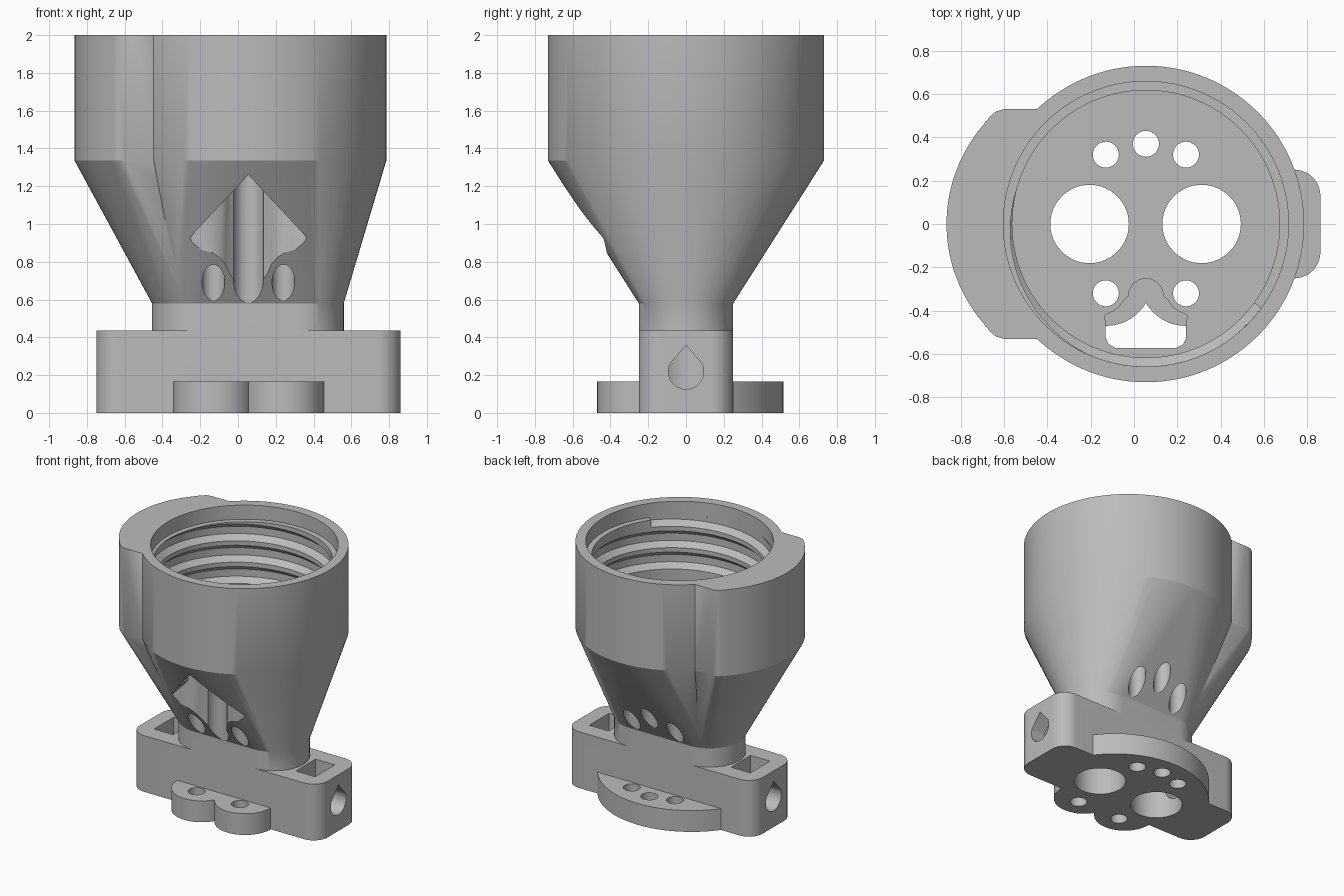
import bpy, bmesh, math
from mathutils import Matrix

if "Cube" in bpy.data.objects:
    bpy.data.objects.remove(bpy.data.objects["Cube"])

CX = 0.055            # axis of the cup
GREY = bpy.data.materials.new("plain_grey")
GREY.diffuse_color = (0.5, 0.5, 0.5, 1)
GREY.use_nodes = True
GREY.node_tree.nodes["Principled BSDF"].inputs["Base Color"].default_value = GREY.diffuse_color


def make(name, bm):
    bmesh.ops.recalc_face_normals(bm, faces=bm.faces)
    me = bpy.data.meshes.new(name)
    bm.to_mesh(me)
    bm.free()
    me.materials.append(GREY)
    ob = bpy.data.objects.new(name, me)
    bpy.context.collection.objects.link(ob)
    return ob


def arc(cx, cy, r, a0, a1, n):
    return [(cx + r * math.cos(math.radians(a0 + (a1 - a0) * i / n)),
             cy + r * math.sin(math.radians(a0 + (a1 - a0) * i / n))) for i in range(n + 1)]


def circle(cx, cy, r, n=64):
    return arc(cx, cy, r, 0, 360, n)[:-1]


def prism(name, pts, z0, z1, matrix=None):
    """Upright prism; z1 may be a function of x and y for a sloping top."""
    top = z1 if callable(z1) else (lambda x, y: z1)
    bm = bmesh.new()
    lo = [bm.verts.new((x, y, z0)) for x, y in pts]
    hi = [bm.verts.new((x, y, top(x, y))) for x, y in pts]
    bm.faces.new(lo)
    bm.faces.new(hi)
    for i in range(len(pts)):
        j = (i + 1) % len(pts)
        bm.faces.new((lo[i], lo[j], hi[j], hi[i]))
    if matrix:
        bm.transform(matrix)
    return make(name, bm)


def hull(name, rings):
    bm = bmesh.new()
    for pts, z in rings:
        for x, y in pts:
            bm.verts.new((x, y, z))
    res = bmesh.ops.convex_hull(bm, input=bm.verts[:])
    junk = {e for e in res["geom_interior"] + res["geom_unused"] if isinstance(e, bmesh.types.BMVert)}
    bmesh.ops.delete(bm, geom=list(junk), context='VERTS')
    bmesh.ops.dissolve_limit(bm, angle_limit=0.001, verts=bm.verts[:], edges=bm.edges[:])
    return make(name, bm)


def combine(target, other, op):
    m = target.modifiers.new("join", 'BOOLEAN')
    m.operation, m.solver, m.object = op, 'EXACT', other
    bpy.context.view_layer.objects.active = target
    bpy.ops.object.modifier_apply(modifier=m.name)
    bpy.data.objects.remove(other)


def rounded_box(x0, x1, y0, y1, r, n=12):
    return (arc(x1 - r, y1 - r, r, 0, 90, n) + arc(x0 + r, y1 - r, r, 90, 180, n)
            + arc(x0 + r, y0 + r, r, 180, 270, n) + arc(x1 - r, y0 + r, r, 270, 360, n))


# neck outline, cup and side bulge outlines
neck = arc(0.31, 0, 0.25, -90, 90, 32) + arc(-0.205, 0, 0.25, 90, 270, 32)
cup = circle(CX, 0, 0.73, 128)
half = [(-0.45, 0.53), (-0.60, 0.53), (-0.635, 0.52), (-0.665, 0.495)]
bulge = half + arc(-0.165, 0, 0.70, 138, 222, 32) + [(x, -y) for x, y in reversed(half)]

body = hull("funnel_holder", [(cup, 2), (cup, 1.335), (neck, 0.58)])
combine(body, hull("side_bulge", [(bulge, 2), (bulge, 1.335), (neck, 0.58)]), 'UNION')

# neck, clamp block and the two bottom flanges
combine(body, prism("neck", neck, 0.3, 0.62), 'UNION')
combine(body, prism("clamp_block", rounded_box(-0.75, 0.86, -0.25, 0.25, 0.12), 0, 0.435), 'UNION')
for s in (-1, 1):
    combine(body, prism("front_lobe", circle(CX + s * 0.185, -0.255, 0.215), 0, 0.165), 'UNION')
back = [(x, y) for x, y in arc(CX, -0.145, 0.66, 36.8, 143.2, 48)] + [(CX - 0.528, 0.1), (CX + 0.528, 0.1)]
combine(body, prism("back_flange", back, 0, 0.165), 'UNION')

# threaded bore
combine(body, prism("bore", circle(CX, 0, 0.617, 128), 1.335, 2.1), 'DIFFERENCE')
combine(body, prism("bore_mouth", circle(CX, 0, 0.658, 128), 1.89, 2.1), 'DIFFERENCE')
bm = bmesh.new()
PITCH, TURNS, SEG = 0.165, 2.9, 96
section = [(0.59, -0.07), (0.612, -0.07), (0.658, -0.028), (0.658, 0.028), (0.612, 0.07), (0.59, 0.07)]
rows = []
for i in range(int(TURNS * SEG) + 1):
    a = 2 * math.pi * (i + 0.37) / SEG
    z = 1.42 + PITCH * i / SEG
    rows.append([bm.verts.new((CX + r * math.cos(a), r * math.sin(a), z + dz)) for r, dz in section])
for p, q in zip(rows, rows[1:]):
    for k in range(6):
        bm.faces.new((p[k], p[(k + 1) % 6], q[(k + 1) % 6], q[k]))
bm.faces.new(rows[0])
bm.faces.new(rows[-1])
combine(body, make("thread_groove", bm), 'DIFFERENCE')

# two large shafts and five screw holes
for x in (-0.205, 0.312):
    combine(body, prism("shaft", circle(x, 0, 0.181), -0.1, 1.5), 'DIFFERENCE')
for dx, y in ((-0.185, 0.32), (0, 0.37), (0.185, 0.32), (-0.185, -0.32), (0.185, -0.32)):
    combine(body, prism("screw_hole", circle(CX + dx, y, 0.06, 40), -0.1, 1.5), 'DIFFERENCE')

# front arrow-shaped opening: a gabled recess plus a slot through the cup floor
wall = [(0.19, -0.42), (0.155, -0.405), (0.125, -0.385), (0.1, -0.35)] + \
       [(x, y) for x, y in arc(0, -0.332, 0.08, 0, 90, 12)]
for s in (-1, 1):
    recess = [(-0.002, -0.9), (0.33, -0.9), (0.33, -0.455), (0.3, -0.432), (0.25, -0.422)] + wall + [(-0.002, -0.252)]
    slot = [(-0.002, -0.572), (0.14, -0.572), (0.172, -0.555), (0.186, -0.525), (0.186, -0.46)] + wall + [(-0.002, -0.252)]
    combine(body, prism("arrow_recess", [(CX + s * x, y) for x, y in recess], 0.5,
                        lambda x, y: 1.26 - 1.07 * s * (x - CX)), 'DIFFERENCE')
    combine(body, prism("cable_slot", [(CX + s * x, y) for x, y in slot], 0.7, 1.5), 'DIFFERENCE')

# nut pockets and teardrop bolt holes at both ends of the block
drop = arc(0, 0.22, 0.094, 135 + 20, 360 + 45 - 20, 32) + [(0, 0.357)]
for s in (-1, 1):
    x0, x1 = sorted((CX + s * 0.525, CX + s * 0.69))
    combine(body, prism("nut_pocket", [(x0, -0.12), (x1, -0.12), (x1, 0.12), (x0, 0.12)], 0.09, 0.5), 'DIFFERENCE')
    # local x, y, z become world y, z, x
    to_x = Matrix(((0, 0, s, CX), (1, 0, 0, 0), (0, 1, 0, 0), (0, 0, 0, 1)))
    combine(body, prism("bolt_hole", drop, 0.35, 0.95, to_x), 'DIFFERENCE')

body.select_set(True)
bpy.context.view_layer.objects.active = body
bpy.ops.object.shade_smooth_by_angle(angle=math.radians(25))
